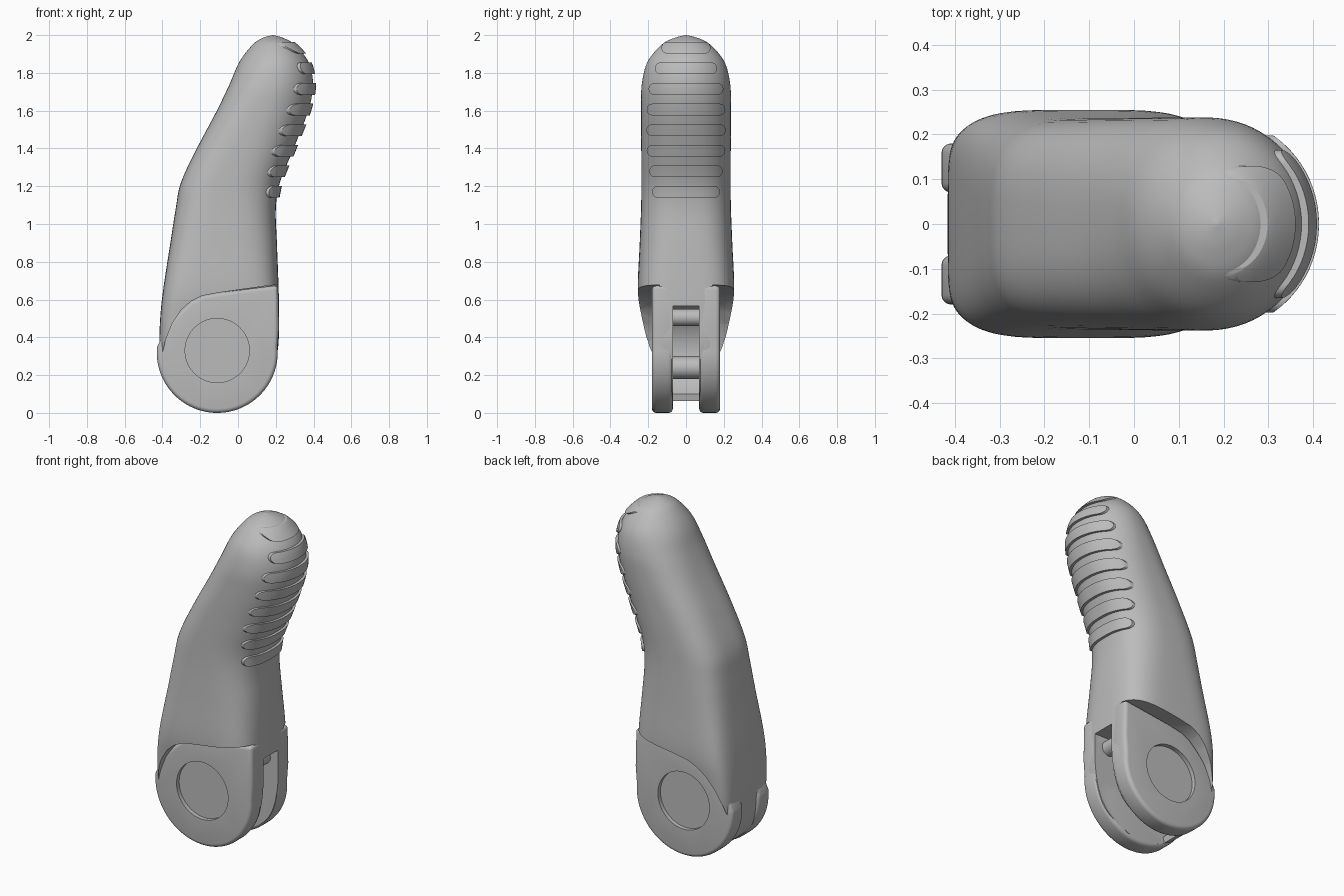
import bpy, bmesh, math
from mathutils import Vector

cube = bpy.data.objects.get("Cube")
if cube:
    bpy.data.objects.remove(cube, do_unlink=True)

grey = bpy.data.materials.new("plain grey")
grey.use_nodes = True
GREY = (0.5, 0.5, 0.5, 1)
grey.diffuse_color = GREY
grey.node_tree.nodes["Principled BSDF"].inputs["Base Color"].default_value = GREY


def finish(name, bm):
    bmesh.ops.recalc_face_normals(bm, faces=bm.faces)
    mesh = bpy.data.meshes.new(name)
    bm.to_mesh(mesh)
    bm.free()
    mesh.materials.append(grey)
    obj = bpy.data.objects.new(name, mesh)
    bpy.context.collection.objects.link(obj)
    return obj


def prism(name, points, lo, hi, axis="y"):
    """Extrude an outline (xz along y, or yz along x)."""
    bm = bmesh.new()
    place = (lambda p, d: (p[0], d, p[1])) if axis == "y" else (lambda p, d: (d, p[0], p[1]))
    face = bm.faces.new([bm.verts.new(place(p, lo)) for p in points])
    out = bmesh.ops.extrude_face_region(bm, geom=[face])
    moved = [g for g in out["geom"] if isinstance(g, bmesh.types.BMVert)]
    step = (0, hi - lo, 0) if axis == "y" else (hi - lo, 0, 0)
    bmesh.ops.translate(bm, verts=moved, vec=step)
    return finish(name, bm)


def arc(cx, cz, r, start, end, n):
    angles = [math.radians(start + (end - start) * i / n) for i in range(n + 1)]
    return [(cx + r * math.cos(a), cz + r * math.sin(a)) for a in angles]


def activate(obj):
    bpy.ops.object.select_all(action="DESELECT")
    obj.select_set(True)
    bpy.context.view_layer.objects.active = obj


def boolean(obj, tool, operation="DIFFERENCE", keep=False):
    mod = obj.modifiers.new("cut", "BOOLEAN")
    mod.operation, mod.object, mod.solver = operation, tool, "EXACT"
    activate(obj)
    bpy.ops.object.modifier_apply(modifier=mod.name)
    if not keep:
        bpy.data.objects.remove(tool, do_unlink=True)


def smooth(obj, degrees=35):
    activate(obj)
    bpy.ops.object.shade_smooth_by_angle(angle=math.radians(degrees))


# Sections: height, left x, right x, half width, left and right squareness
SECTIONS = [
    (0.03, -0.20, -0.02, 0.18, 7, 7),
    (0.10, -0.335, 0.11, 0.185, 7, 7),
    (0.20, -0.397, 0.18, 0.20, 7, 6),
    (0.35, -0.415, 0.213, 0.222, 6.5, 5),
    (0.50, -0.412, 0.217, 0.24, 6, 4),
    (0.66, -0.395, 0.215, 0.255, 5, 3.6),
    (0.90, -0.358, 0.206, 0.245, 4, 3),
    (1.08, -0.33, 0.20, 0.238, 3.5, 2.7),
    (1.22, -0.302, 0.222, 0.236, 3.2, 2.5),
    (1.40, -0.218, 0.295, 0.237, 3, 2.3),
    (1.60, -0.112, 0.372, 0.238, 2.7, 2.1),
    (1.74, -0.045, 0.397, 0.234, 2.4, 2),
    (1.86, 0.008, 0.372, 0.203, 2.1, 2),
    (1.95, 0.078, 0.30, 0.128, 2, 2),
    (1.985, 0.13, 0.24, 0.062, 2, 2),
    (2.0, 0.183, 0.187, 0.002, 2, 2),
]


def section(t):
    """Smooth interpolation between the sections."""
    i = min(int(t), len(SECTIONS) - 2)
    f = t - i
    a, b, c, d = (Vector(SECTIONS[max(0, min(k, len(SECTIONS) - 1))]) for k in range(i - 1, i + 3))
    return b + (c - a) * f / 2 + (a * 2 - b * 5 + c * 4 - d) * f * f / 2 + (b * 3 - a - c * 3 + d) * f ** 3 / 2


def loft(name, shift=0.0, sides=72, steps=5):
    bm = bmesh.new()
    rings = []
    for k in range((len(SECTIONS) - 1) * steps + 1):
        z, left, right, width, sq_left, sq_right = section(k / steps)
        ring = []
        for j in range(sides):
            a = math.tau * j / sides
            c, s = math.cos(a), math.sin(a)
            power = 2 / (sq_right if c > 0 else sq_left)
            x = (left + right) / 2 + (right - left) / 2 * math.copysign(abs(c) ** power, c)
            y = width * math.copysign(abs(s) ** power, s)
            ring.append(bm.verts.new((x + shift, y, z)))
        rings.append(ring)
    for lower, upper in zip(rings, rings[1:]):
        for j in range(sides):
            n = (j + 1) % sides
            bm.faces.new((lower[j], lower[n], upper[n], upper[j]))
    bm.faces.new(rings[0])
    bm.faces.new(rings[-1])
    return finish(name, bm)


PIVOT = (-0.11, 0.32)
body = loft("finger_body")

# Grip ribs: rounded bars hugging the raised body surface
skin = loft("rib_skin", 0.016)
for i, half in enumerate((0.18, 0.195, 0.208, 0.21, 0.208, 0.198, 0.165, 0.13)):
    z, r = 1.17 + 0.109 * i, 0.031
    bar = arc(half - r, z, r, -90, 90, 10) + arc(r - half, z, r, 90, 270, 10)
    rib = prism("grip_rib", bar, 0.12, 0.6, "x")
    boolean(rib, skin, "INTERSECT", keep=True)
    smooth(rib, 30)
bpy.data.objects.remove(skin, do_unlink=True)

# Side reliefs leaving a curved ledge above the hinge lugs
ledge = [(-0.6, 0.15), (-0.43, 0.2), (-0.405, 0.29), (-0.385, 0.38), (-0.35, 0.47), (-0.3, 0.545),
         (-0.25, 0.59), (-0.19, 0.62), (-0.1, 0.637), (0.17, 0.675), (0.6, 0.7), (0.6, -0.1), (-0.6, -0.1)]
for side in (-1, 1):
    boolean(body, prism("relief_cutter", ledge, side * 0.14, side * 0.5))

# Open slot between the lugs, leaving a curved back web
slot = arc(*PIVOT, 0.27, 115, 235, 24) + [(-0.31, -0.1), (0.5, -0.1), (0.5, 0.565)]
boolean(body, prism("slot_cutter", slot, -0.07, 0.07))
smooth(body)

# Hinge lugs with softened rims and a round recess
lug_outline = arc(*PIVOT, 0.32, 175, 365, 48) + [
    (0.217, 0.45), (0.212, 0.676), (-0.1, 0.637), (-0.19, 0.62), (-0.25, 0.59),
    (-0.3, 0.545), (-0.35, 0.49), (-0.395, 0.42)]
for side, label in ((-1, "right"), (1, "left")):
    lug = prism(label + "_hinge_lug", lug_outline, side * 0.07, side * 0.18)
    bevel = lug.modifiers.new("rim", "BEVEL")
    bevel.width, bevel.segments, bevel.limit_method = 0.022, 4, "ANGLE"
    bevel.angle_limit = math.radians(60)
    activate(lug)
    bpy.ops.object.modifier_apply(modifier=bevel.name)
    recess = prism("recess_cutter", arc(PIVOT[0], 0.33, 0.17, 0, 354.375, 63), side * 0.155, side * 0.3)
    boolean(lug, recess)
    smooth(lug)

# Cross pins inside the slot
for name, x, z, r in (("stop_pin", 0.12, 0.505, 0.045), ("inner_pin", -0.16, 0.24, 0.06)):
    smooth(prism(name, arc(x, z, r, 0, 348.75, 31), -0.08, 0.08))
